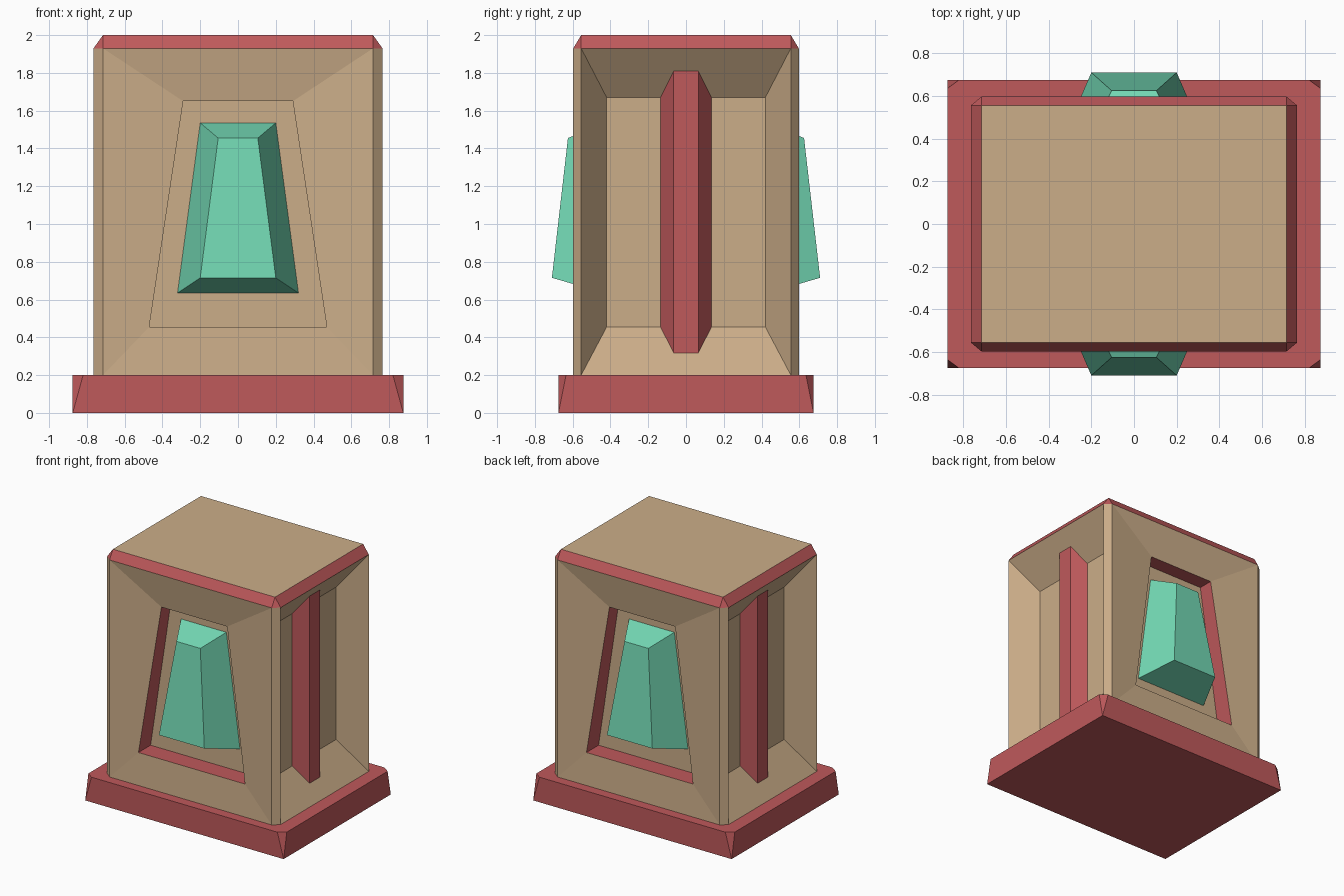
import bpy, bmesh

if "Cube" in bpy.data.objects:
    bpy.data.objects.remove(bpy.data.objects["Cube"])


def material(name, rgb):
    m = bpy.data.materials.new(name)
    m.diffuse_color = (*rgb, 1)
    m.use_nodes = True
    m.node_tree.nodes["Principled BSDF"].inputs["Base Color"].default_value = m.diffuse_color
    return m


TAN = material("tan", (0.60, 0.42, 0.25))
RED = material("red", (0.52, 0.10, 0.105))
GREEN = material("green", (0.17, 0.68, 0.45))


def octagon(hx, hy, cx, cy, z):
    """Rectangle with clipped corners (a zero clip gives doubled corners, merged later)."""
    a, b = hx - cx, hy - cy
    return [(hx, -b, z), (hx, b, z), (a, hy, z), (-a, hy, z),
            (-hx, b, z), (-hx, -b, z), (-a, -hy, z), (a, -hy, z)]


def trapezoid(bottom, top, z0, z1, y0, y1):
    """Front-facing outline: half widths, heights and depths at bottom and top."""
    return [(-bottom, y0, z0), (bottom, y0, z0), (top, y1, z1), (-top, y1, z1)]


def side_rect(half, z0, z1, x):
    return [(x, -half, z0), (x, half, z0), (x, half, z1), (x, -half, z1)]


def turn(points, s):
    """Half turn about the vertical axis when s is -1."""
    return [(x * s, y * s, z) for x, y, z in points]


def face(bm, points, mat=0):
    bm.faces.new([bm.verts.new(p) for p in points]).material_index = mat


def band(bm, a, b, mat=0):
    for i in range(len(a)):
        j = (i + 1) % len(a)
        face(bm, [a[i], a[j], b[j], b[i]], mat)


def finish(name, bm, mats):
    bmesh.ops.remove_doubles(bm, verts=bm.verts, dist=1e-4)
    bmesh.ops.recalc_face_normals(bm, faces=bm.faces)
    me = bpy.data.meshes.new(name)
    bm.to_mesh(me)
    bm.free()
    for m in mats:
        me.materials.append(m)
    ob = bpy.data.objects.new(name, me)
    bpy.context.collection.objects.link(ob)


def solid(name, a, b, mat):
    bm = bmesh.new()
    band(bm, a, b)
    face(bm, a)
    face(bm, b)
    finish(name, bm, [mat])


# Base slab, corners clipped towards the top
solid("base", octagon(0.875, 0.675, 0, 0, 0),
      octagon(0.875, 0.675, 0.055, 0.04, 0.2), RED)

# Body: clipped corner posts, bevelled red rim and flat top
bm = bmesh.new()
low = octagon(0.765, 0.597, 0.05, 0.042, 0.2)
high = octagon(0.765, 0.597, 0.05, 0.042, 1.93)
top = octagon(0.715, 0.555, 0, 0, 2.0)
for i in (1, 3, 5, 7):
    j = (i + 1) % 8
    face(bm, [low[i], low[j], high[j], high[i]])
band(bm, high, top, 1)
face(bm, top[::2])
face(bm, low)
for s in (1, -1):
    # Front and back: shallow sloped frame, red reveal, recessed floor
    frame = turn(trapezoid(0.715, 0.715, 0.2, 1.93, -0.597, -0.597), s)
    edge = turn(trapezoid(0.47, 0.29, 0.455, 1.65, -0.583, -0.55), s)
    floor = turn(trapezoid(0.47, 0.29, 0.455, 1.65, -0.43, -0.43), s)
    band(bm, frame, edge)
    band(bm, edge, floor, 1)
    face(bm, floor)
    # Sides: deep recess with sloping walls
    rim = turn(side_rect(0.555, 0.2, 1.93, 0.765), s)
    back = turn(side_rect(0.42, 0.455, 1.67, 0.572), s)
    band(bm, rim, back)
    face(bm, back)
finish("body", bm, [TAN, RED])

for s, gem, bar in ((1, "front_gem", "right_bar"), (-1, "back_gem", "left_bar")):
    # Faceted tapered gem in each large recess
    solid(gem, turn(trapezoid(0.32, 0.20, 0.635, 1.535, -0.432, -0.432), s),
          turn(trapezoid(0.20, 0.105, 0.715, 1.455, -0.71, -0.625), s), GREEN)
    # Upright bar in each side recess, ends following the sloping walls
    solid(bar, turn(side_rect(0.135, 0.455, 1.67, 0.572), s),
          turn(side_rect(0.065, 0.315, 1.81, 0.676), s), RED)
